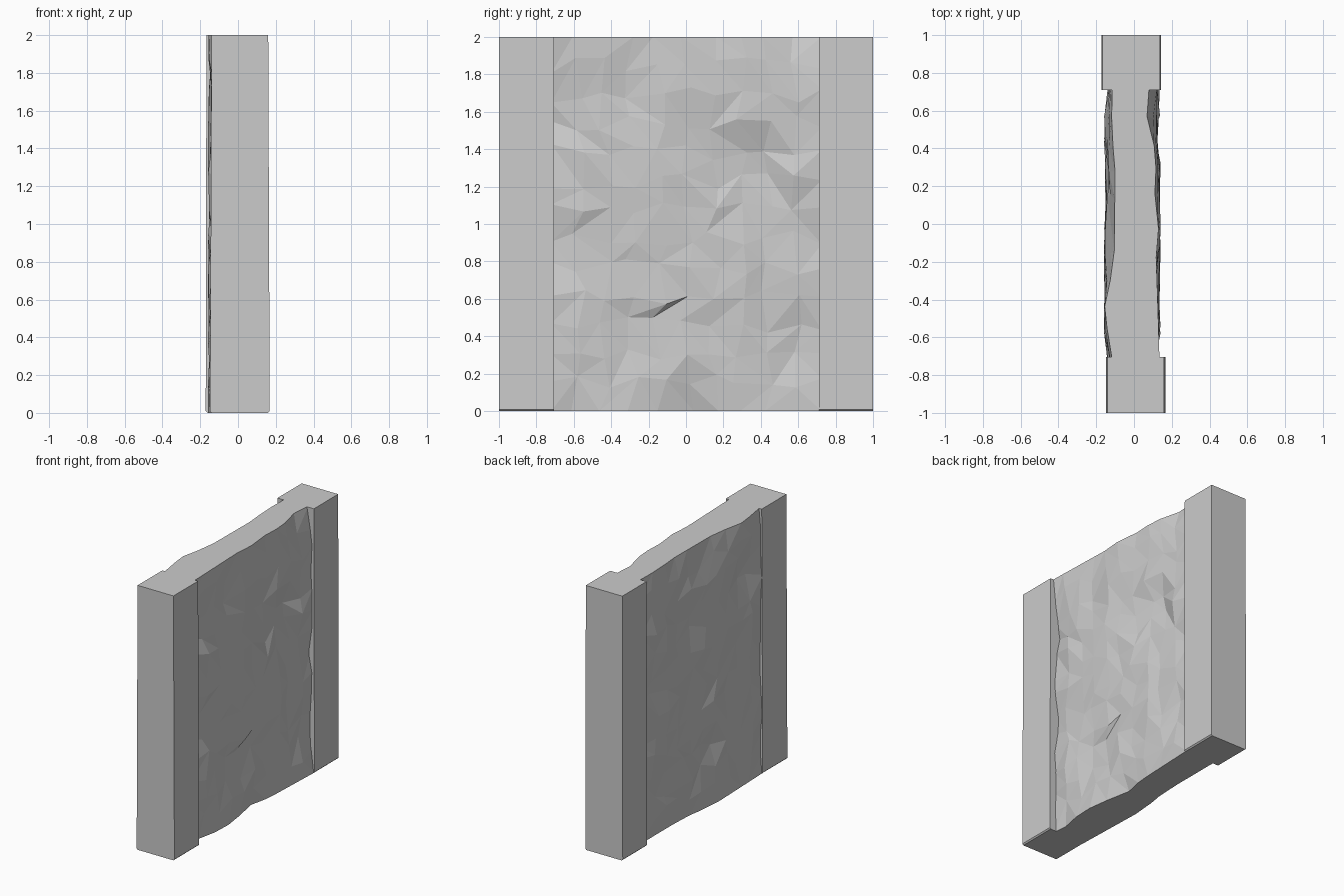
import bpy, bmesh, math, random
from mathutils import Vector, noise

random.seed(11)
cube = bpy.data.objects.get("Cube")
if cube:
    bpy.data.objects.remove(cube, do_unlink=True)

stone = bpy.data.materials.new("grey_stone")
stone.use_nodes = True
GREY = (0.6, 0.6, 0.6, 1)
stone.diffuse_color = GREY
stone.node_tree.nodes["Principled BSDF"].inputs["Base Color"].default_value = GREY


def finish(bm, name):
    bmesh.ops.recalc_face_normals(bm, faces=bm.faces)
    mesh = bpy.data.meshes.new(name)
    bm.to_mesh(mesh)
    bm.free()
    mesh.materials.append(stone)
    ob = bpy.data.objects.new(name, mesh)
    bpy.context.collection.objects.link(ob)


def post(name, x0, x1, y0, y1, flare):
    """Square end post, slightly wider toward the foot, with a worn bottom edge."""
    bm = bmesh.new()
    bmesh.ops.create_cube(bm, size=1)
    for v in bm.verts:
        low = v.co.z < 0
        side = 1 if v.co.x > 0 else -1
        v.co.x = (x1 if side > 0 else x0) + (side * flare if low else 0)
        v.co.y = y1 if v.co.y > 0 else y0
        v.co.z = 0 if low else 2
    worn = [e for e in bm.edges
            if all(v.co.z < 0.1 for v in e.verts)
            and abs(e.verts[0].co.x - e.verts[1].co.x) < 0.01]
    bmesh.ops.bevel(bm, geom=worn, offset=0.009, segments=1, affect='EDGES')
    finish(bm, name)


post("front_post", -0.14, 0.16, -1, -0.705, 0.008)
post("back_post", -0.167, 0.138, 0.71, 1, 0.004)


def along(points, t):
    """Straight-line interpolation through (position, value) points."""
    for (a, va), (b, vb) in zip(points, points[1:]):
        if t <= b:
            return va + (vb - va) * max(0, (t - a) / (b - a))
    return points[-1][1]


# Half thickness along the top and bottom rims of each face, front to back
TOP_RIM = {
    1: [(-0.72, 0.135), (-0.4, 0.125), (-0.1, 0.115), (0, 0.135),
        (0.15, 0.11), (0.38, 0.12), (0.48, 0.08), (0.6, 0.065), (0.72, 0.08)],
    -1: [(-0.72, 0.115), (-0.62, 0.13), (-0.46, 0.16), (-0.2, 0.105),
         (0.3, 0.1), (0.5, 0.12), (0.72, 0.115)],
}
BOTTOM_RIM = {
    1: [(-0.72, 0.11), (-0.6, 0.1), (-0.45, 0.135), (-0.23, 0.14), (0, 0.07),
        (0.2, 0.114), (0.72, 0.135)],
    -1: [(-0.72, 0.14), (-0.47, 0.148), (-0.09, 0.16), (0.18, 0.115), (0.72, 0.115)],
}
# Chipped hollows: y, z, radius, depth
HOLLOWS = {
    1: [(0.3, 1.3, 0.27, 0.045), (-0.24, 0.42, 0.2, 0.04), (-0.3, 1.75, 0.2, 0.03),
        (0.55, 0.42, 0.22, 0.03), (-0.66, 1.55, 0.2, 0.03), (0.45, 1.02, 0.18, 0.025),
        (0.12, 0.45, 0.16, 0.025), (-0.62, 0.9, 0.2, 0.02), (0.66, 0.95, 0.15, 0.02)],
    -1: [(0.2, 1.5, 0.25, 0.03), (-0.3, 0.9, 0.22, 0.025), (0.45, 0.4, 0.22, 0.03),
         (-0.55, 1.6, 0.2, 0.03), (0.55, 1.1, 0.2, 0.03), (0, 0.4, 0.2, 0.025)],
}
FULL = {1: 0.134, -1: 0.152}
COLS, ROWS = 10, 13


def thickness(side, y, z):
    rough = noise.noise(Vector((y * 3, z * 3, side * 5))) * 0.02
    t = FULL[side] + min(0.006, rough + random.uniform(-0.013, 0.009))
    for hy, hz, r, depth in HOLLOWS[side]:
        d = math.hypot(y - hy, z - hz) / r
        if d < 1:
            t -= depth * min(1, 1.8 * (1 - d))
    # The face dips where it meets the posts
    t -= 0.02 * max(0, (abs(y) - 0.6) / 0.14)
    for rim, reach in ((TOP_RIM, 2 - z), (BOTTOM_RIM, z)):
        blend = max(0, 1 - reach / 0.25)
        t += (along(rim[side], y) - t) * blend
    return max(0.065, t)


# Rough-hewn slab: two chipped faces joined by flat top, bottom and hidden ends
bm = bmesh.new()
grids = {}
for side in (1, -1):
    grid = grids[side] = {}
    for i in range(COLS + 1):
        for j in range(ROWS + 1):
            y = -0.72 + 1.445 * i / COLS
            z = 2 * j / ROWS
            if 0 < i < COLS:
                y += random.uniform(-0.04, 0.04)
            if 0 < j < ROWS:
                z += random.uniform(-0.045, 0.045)
            grid[i, j] = bm.verts.new((side * thickness(side, y, z), y, z))
    for i in range(COLS):
        for j in range(ROWS):
            a, b, c, d = grid[i, j], grid[i + 1, j], grid[i + 1, j + 1], grid[i, j + 1]
            tris = ((a, b, c), (a, c, d)) if random.random() < 0.5 else ((a, b, d), (b, c, d))
            for tri in tris:
                bm.faces.new(tri)
border = [(i, 0) for i in range(COLS)] + [(COLS, j) for j in range(ROWS)]
border += [(i, ROWS) for i in range(COLS, 0, -1)] + [(0, j) for j in range(ROWS, 0, -1)]
for p, q in zip(border, border[1:] + border[:1]):
    bm.faces.new((grids[1][p], grids[1][q], grids[-1][q], grids[-1][p]))
finish(bm, "stone_slab")
